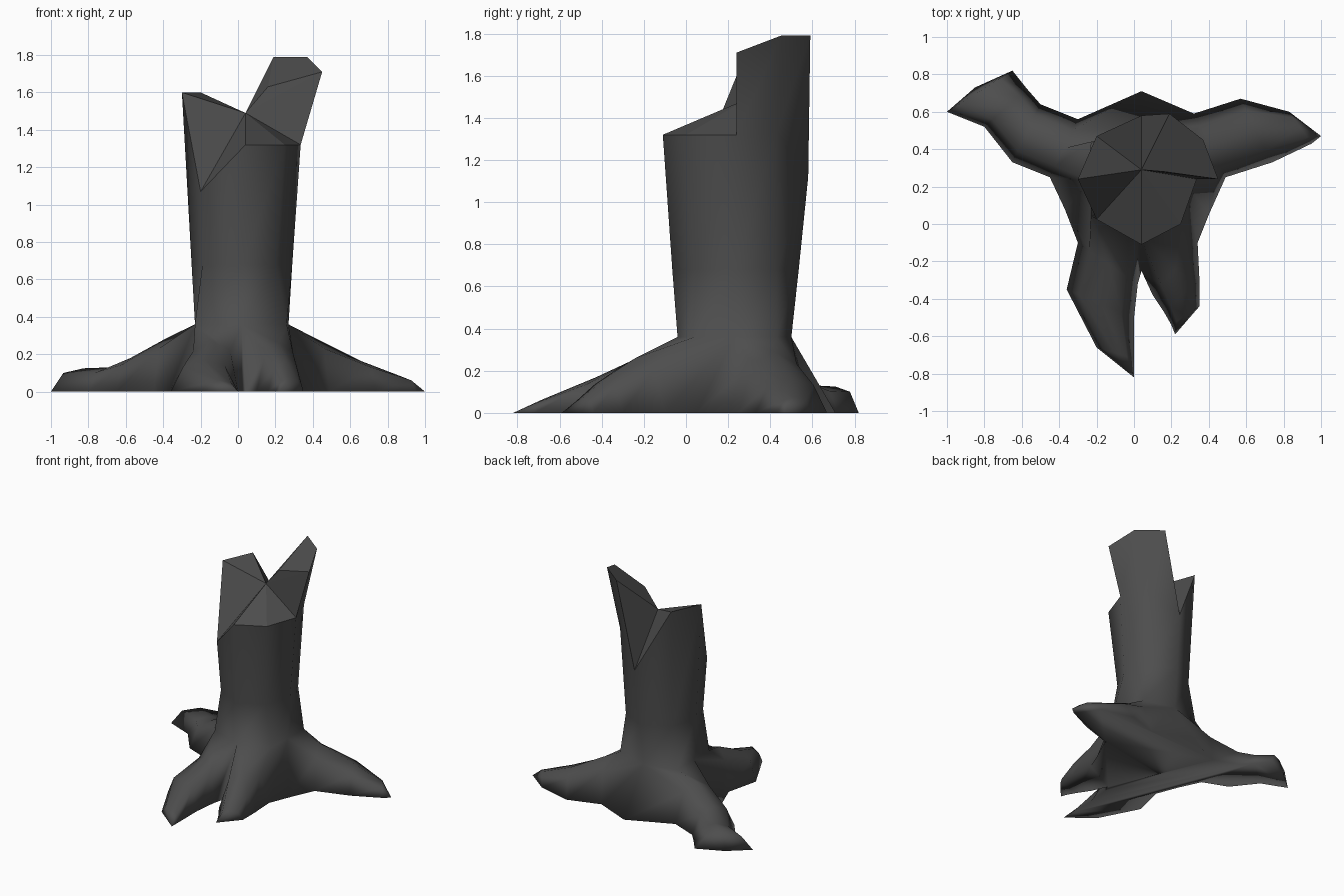
import bpy, bmesh
from mathutils import Vector

if "Cube" in bpy.data.objects:
    bpy.data.objects.remove(bpy.data.objects["Cube"])

bark = bpy.data.materials.new("dark grey bark")
bark.diffuse_color = (0.075, 0.075, 0.075, 1)
bark.use_nodes = True
bark.node_tree.nodes["Principled BSDF"].inputs["Base Color"].default_value = bark.diffuse_color

bm = bmesh.new()
V = lambda x, y, z=0.0: bm.verts.new((x, y, z))

# Trunk columns counter-clockwise from the right side: flared foot, then waist
foot_xy = [(.27, .23), (.27, .43), (.02, .50), (-.23, .44), (-.23, .23), (-.23, .04), (.02, -.04), (.26, .04)]
waist_xy = [(.29, .23), (.22, .43), (.025, .535), (-.18, .42), (-.248, .23), (-.19, .06), (.025, -.065), (.205, .05)]
ring = [V(x, y, .36) for x, y in foot_xy]
mid = [V(x, y, .68) for x, y in waist_xy]

# Broken rim: one point per column, plus the tall splinter and inner points
rim = [V(*p) for p in [(.335, .24, 1.32), (.37, .45, 1.79), (.04, .58, 1.12), (-.2, .47, 1.6),
                       (-.3, .24, 1.6), (-.2, .025, 1.07), (.04, -.11, 1.32), (.25, .0, 1.32)]]
splinter_low = V(.27, .43, 1.33)
splinter_front, splinter_back = V(.45, .24, 1.71), V(.19, .59, 1.79)
centre, notch = V(.04, .29, 1.49), V(.16, .28, 1.63)

for i in range(8):
    j = (i + 1) % 8
    bm.faces.new((ring[i], ring[j], mid[j], mid[i]))
    if i > 1:
        bm.faces.new((mid[i], mid[j], rim[j], rim[i]))
for f in [(mid[0], mid[1], splinter_low, rim[0]), (rim[0], splinter_low, rim[1], splinter_front),
          (mid[1], mid[2], rim[2], splinter_low), (splinter_low, rim[2], splinter_back, rim[1])]:
    bm.faces.new(f)

# Broken top faces, all fanning out from the low centre
cuts = [bm.faces.new((centre, rim[i], rim[i + 1])) for i in range(2, 7)]
cuts += [bm.faces.new(f) for f in [
    (centre, rim[7], rim[0]), (centre, rim[0], splinter_front), (centre, splinter_front, notch),
    (notch, splinter_front, rim[1], splinter_back),
    (centre, notch, splinter_back), (centre, splinter_back, rim[2])]]

# Roots: each spans two trunk sides between two ground crotches, lofted to a tip.
# Station = (ground side a xy, ground side b xy, ridge height)
crotch = [V(.40, .05), V(.04, .71), V(-.37, .08), V(.04, -.25)]
roots = [
    (0, 1, (0, 1, 2), [(.49, .25, .32, .59, .29), (.74, .33, .57, .67, .165), (.95, .43, .83, .60, .075)], (1, .47)),
    (1, 2, (2, 3, 4), [(-.30, .56, -.45, .25, .29), (-.50, .64, -.65, .33, .18),
                       (-.57, .72, -.80, .52, .13), (-.65, .82, -1, .60, .125)], (-.85, .73)),
    (2, 3, (4, 5, 6), [(-.30, -.10, .02, -.32, .27), (-.36, -.35, 0, -.50, .17), (-.20, -.66, 0, -.72, .06)], (0, -.82)),
    (3, 0, (6, 7, 0), [(.10, -.38, .34, -.10, .26), (.16, -.47, .35, -.30, .165), (.20, -.54, .35, -.44, .07)], (.22, -.59)),
]


def section(ax, ay, bx, by, h):
    """Arched cross-section: ground, steep shoulder, ridge, shoulder, ground."""
    a, b = Vector((ax, ay, 0)), Vector((bx, by, 0))
    points = [(a.lerp(b, t), h * z) for t, z in ((0, 0), (.19, .8), (.5, 1), (.81, .8), (1, 0))]
    return [V(p.x, p.y, z) for p, z in points]


outline = []
for ca, cb, cols, stations, tip in roots:
    prev = [crotch[ca]] + [ring[k] for k in cols] + [crotch[cb]]
    side_a, side_b = [crotch[ca]], []
    for st in stations:
        cur = section(*st)
        for k in range(4):
            bm.faces.new((prev[k], cur[k], cur[k + 1], prev[k + 1]))
        prev = cur
        side_a.append(cur[0])
        side_b.insert(0, cur[4])
    end = V(*tip)
    for k in range(4):
        bm.faces.new((prev[k], end, prev[k + 1]))
    outline += side_a + [end] + side_b

# Flat underside
bm.faces.new(outline[::-1])

# Smooth bark, flat broken wood
for f in bm.faces:
    f.smooth = f not in cuts
me = bpy.data.meshes.new("tree_stump")
bm.to_mesh(me)
bm.free()
me.materials.append(bark)
stump = bpy.data.objects.new("tree_stump", me)
bpy.context.collection.objects.link(stump)
